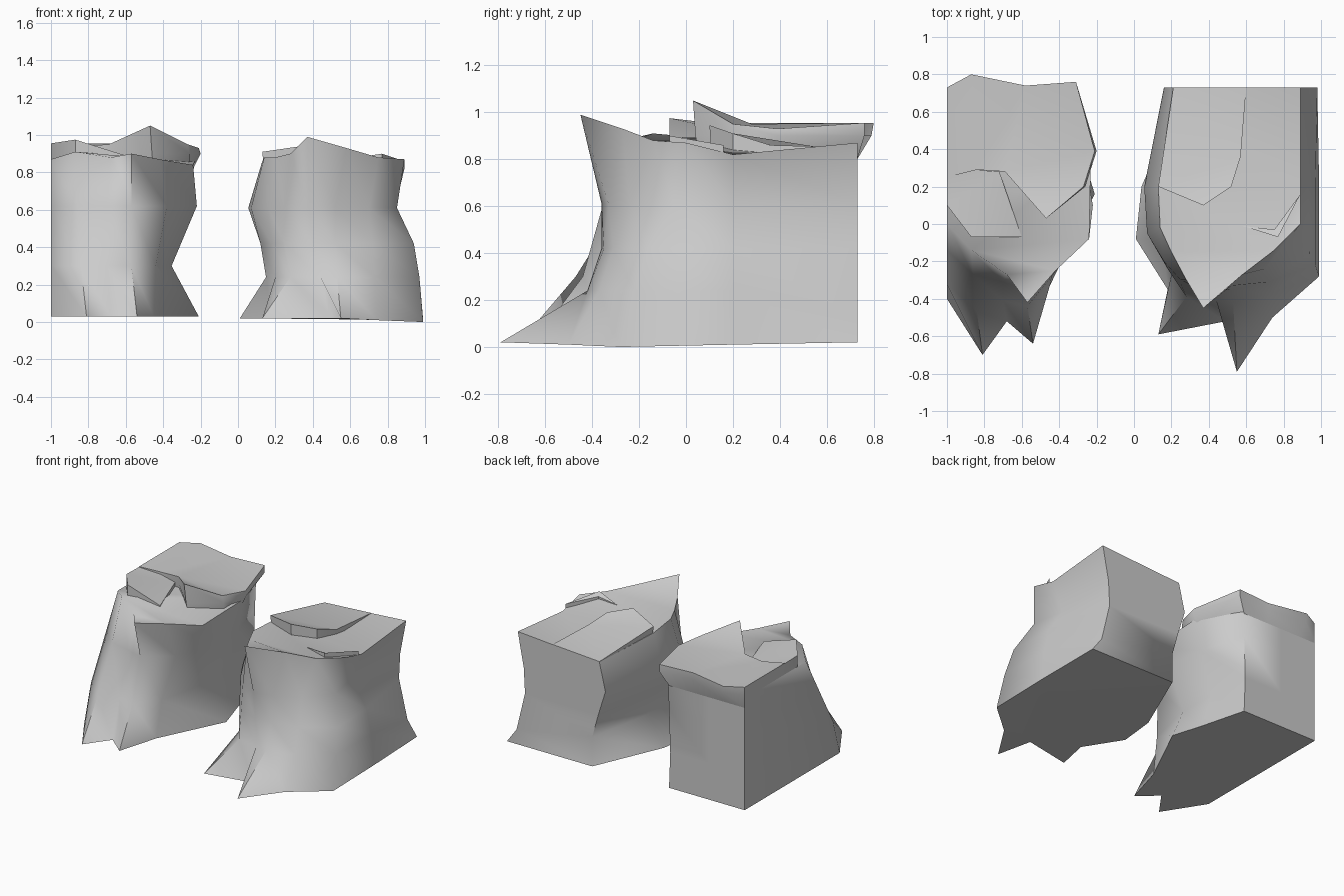
import bpy, bmesh, math


def loft(name, rings, smooth=40):
    """Skin a stack of rings; each is (default z, points), points may carry their own z."""
    bm = bmesh.new()
    loops = [[bm.verts.new((p[0], p[1], p[2] if len(p) > 2 else z)) for p in pts]
             for z, pts in rings]
    n = len(loops[0])
    for a, b in zip(loops, loops[1:]):
        for i in range(n):
            j = (i + 1) % n
            bm.faces.new((a[i], a[j], b[j], b[i]))
    caps = [bm.faces.new(loops[0]), bm.faces.new(loops[-1][::-1])]
    bmesh.ops.triangulate(bm, faces=caps)
    bmesh.ops.recalc_face_normals(bm, faces=bm.faces)
    mesh = bpy.data.meshes.new(name)
    bm.to_mesh(mesh)
    bm.free()
    obj = bpy.data.objects.new(name, mesh)
    bpy.context.collection.objects.link(obj)
    bpy.ops.object.select_all(action='DESELECT')
    obj.select_set(True)
    bpy.context.view_layer.objects.active = obj
    bpy.ops.object.shade_smooth_by_angle(angle=math.radians(smooth))
    return obj


# Left rock body: foot, waist, shoulder, rim
loft("left_rock_body", [
    (0.03, [(-1, .73), (-.7, .73), (-.37, .73), (-.28, .39), (-.21, .16),
            (-.45, -.33), (-.54, -.64), (-.68, -.52), (-.81, -.70), (-1, -.40)]),
    (0.30, [(-1, .73), (-.7, .73), (-.38, .73), (-.36, .39), (-.355, .10),
            (-.44, -.28), (-.57, -.44), (-.70, -.41), (-.84, -.47), (-1, -.32)]),
    (0.62, [(-1, .73), (-.7, .73), (-.37, .73), (-.27, .39), (-.22, .10),
            (-.38, -.20), (-.57, -.35), (-.70, -.31), (-.86, -.27), (-1, -.14)]),
    (0.87, [(-1, .73), (-.7, .73), (-.36, .73), (-.23, .39, .86), (-.24, -.08, .84),
            (-.42, -.25), (-.57, -.42, .90), (-.68, -.27, .88), (-.87, -.14, .91), (-1, 0)]),
], 78)

# Overhanging cap slab with a raised pointed front
loft("left_rock_cap", [
    (0.80, [(-1, .73), (-.87, .73), (-.58, .73), (-.37, .73), (-.25, .39),
            (-.26, .20), (-.45, .06), (-.69, .29), (-.84, .30), (-1, .25)]),
    (0.90, [(-1, .73), (-.87, .79), (-.58, .74), (-.31, .76), (-.20, .39),
            (-.26, .20), (-.46, .04), (-.69, .28), (-.84, .29), (-1, .25)]),
    (0.955, [(-1, .73), (-.87, .80), (-.58, .74), (-.31, .76), (-.21, .39, .93),
             (-.27, .20, .95), (-.47, .03, 1.05), (-.69, .28, .95), (-.84, .29, .94), (-1, .25)]),
], 50)

# Tilted shard in front of the cap
loft("left_rock_shard", [
    (0.87, [(-1, .30), (-1, .10), (-.87, -.07), (-.60, -.07), (-.72, .28)]),
    (0.95, [(-1, .30), (-1, .10, .955), (-.87, -.07, .975), (-.60, -.07, .89), (-.72, .28, .90)]),
])

# Right rock body with a spreading, jagged foot
loft("right_rock_body", [
    (0.02, [(.27, .73), (.98, .73), (.99, .20, .01), (.99, -.28, 0), (.74, -.50, .01),
            (.55, -.79), (.49, -.52), (.13, -.59), (.18, -.35), (.01, -.08), (.04, .20)]),
    (0.24, [(.27, .73), (.90, .73, .13), (.97, .20), (.97, -.22), (.73, -.37),
            (.53, -.42), (.44, -.41), (.28, -.39), (.20, -.27), (.15, -.08), (.17, .20)]),
    (0.42, [(.22, .73), (.83, .73), (.93, .20), (.94, -.16), (.72, -.31),
            (.52, -.35), (.40, -.36), (.25, -.32), (.18, -.24), (.12, -.07), (.12, .20)]),
    (0.61, [(.16, .73), (.84, .73), (.81, .20), (.85, -.05), (.70, -.24),
            (.52, -.33), (.38, -.36), (.25, -.30), (.16, -.20), (.07, -.05), (.055, .20)]),
    (0.87, [(.21, .73, .82), (.89, .73), (.89, .20, .82), (.89, 0), (.75, -.14, .88),
            (.58, -.27, .93), (.37, -.45, .99), (.28, -.30, .90), (.20, -.15, .88),
            (.14, -.02, .88), (.13, .20, .86)]),
], 75)

# Wedge layer on the right rock, fading into the top toward the back
loft("right_rock_wedge", [
    (0.80, [(.21, .73), (.14, .20), (.37, .11), (.52, .20), (.57, .36), (.60, .73)]),
    (0.85, [(.21, .73, .825), (.13, .20, .91), (.37, .10, .945), (.52, .20, .91),
            (.57, .36, .86), (.60, .73, .85)]),
])
# Thin raised shard near the right edge
loft("right_rock_shard", [
    (0.83, [(.58, -.01), (.77, -.07), (.89, .16), (.75, -.03)]),
    (0.89, [(.58, -.01, .87), (.77, -.07, .90), (.89, .16, .86), (.75, -.03, .88)]),
])
